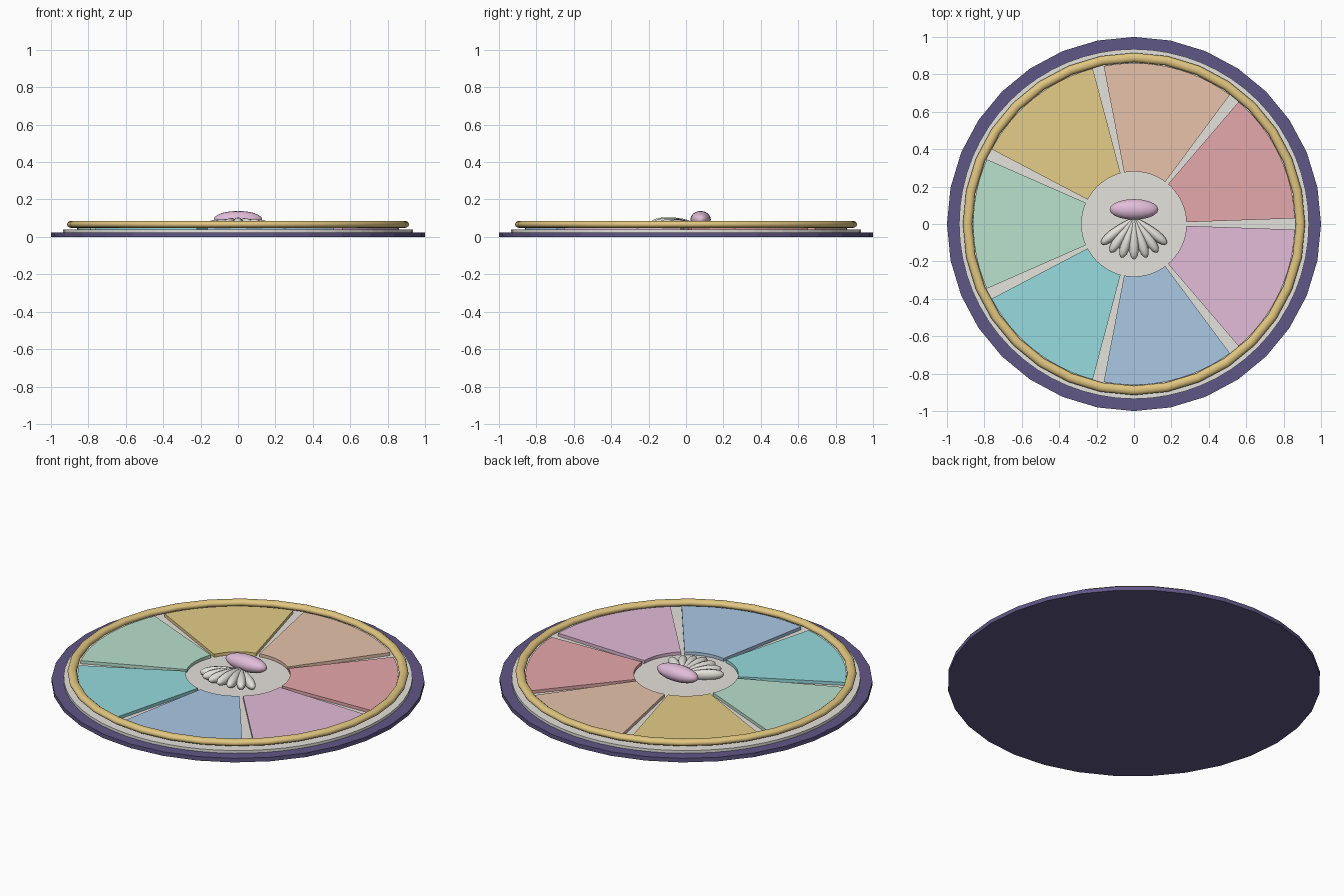
import bpy, bmesh, math
from mathutils import Matrix, Vector

cube = bpy.data.objects.get("Cube")
if cube:
    bpy.data.objects.remove(cube, do_unlink=True)


def material(name, r, g, b):
    # 8-bit display colour converted to linear
    lin = [((c / 255 + 0.055) / 1.055) ** 2.4 for c in (r, g, b)] + [1]
    m = bpy.data.materials.new(name)
    m.use_nodes = True
    m.diffuse_color = lin
    m.node_tree.nodes["Principled BSDF"].inputs["Base Color"].default_value = lin
    return m


purple = material("deep purple", 96, 87, 134)
cream = material("cream", 229, 226, 219)
gold = material("gold", 225, 198, 128)
lilac = material("lilac", 226, 188, 217)
wedge_colours = [
    ("red", material("rose red", 229, 168, 171)),
    ("orange", material("peach", 231, 194, 171)),
    ("yellow", material("mustard", 228, 205, 137)),
    ("green", material("mint green", 186, 225, 205)),
    ("teal", material("teal", 151, 219, 223)),
    ("blue", material("sky blue", 171, 200, 228)),
    ("lilac", lilac),
]


def add_object(name, bm, mat, smooth=False):
    bmesh.ops.recalc_face_normals(bm, faces=bm.faces)
    mesh = bpy.data.meshes.new(name)
    bm.to_mesh(mesh)
    bm.free()
    mesh.materials.append(mat)
    for p in mesh.polygons:
        p.use_smooth = smooth
    ob = bpy.data.objects.new(name, mesh)
    bpy.context.collection.objects.link(ob)
    return ob


def disc(name, radius, bottom, top, sides, mat):
    bm = bmesh.new()
    bmesh.ops.create_cone(bm, cap_ends=True, segments=sides, radius1=radius,
                          radius2=radius, depth=top - bottom,
                          matrix=Matrix.Translation((0, 0, (top + bottom) / 2)))
    return add_object(name, bm, mat)


def wedge(name, inner, outer, start, end, bottom, top, mat, steps=12):
    bm = bmesh.new()
    angles = [start + (end - start) * i / steps for i in range(steps + 1)]
    outline = [(outer, a) for a in angles] + [(inner, a) for a in reversed(angles)]
    face = bm.faces.new([bm.verts.new((r * math.cos(a), r * math.sin(a), bottom))
                         for r, a in outline])
    out = bmesh.ops.extrude_face_region(bm, geom=[face])
    lifted = [g for g in out["geom"] if isinstance(g, bmesh.types.BMVert)]
    bmesh.ops.translate(bm, verts=lifted, vec=(0, 0, top - bottom))
    return add_object(name, bm, mat)


# Stacked round plates
disc("base_plate", 1.0, 0, 0.024, 32, purple)
disc("dial_plate", 0.935, 0.024, 0.04, 64, cream)

# Seven coloured wedges with narrow gaps
step = math.tau / len(wedge_colours)
gap = math.radians(2)
for i, (label, mat) in enumerate(wedge_colours):
    wedge("wedge_" + label, 0.28, 0.86, i * step + gap, (i + 1) * step - gap,
          0.04, 0.058, mat)

# Gold rim, a slightly flattened torus
bm = bmesh.new()
section = [bm.verts.new((0.89 + 0.025 * math.cos(a), 0, 0.067 + 0.019 * math.sin(a)))
           for a in (math.tau * k / 12 for k in range(12))]
edges = [bm.edges.new((section[k - 1], section[k])) for k in range(12)]
bmesh.ops.spin(bm, geom=section + edges, cent=(0, 0, 0), axis=(0, 0, 1),
               angle=math.tau, steps=32, use_merge=True)
bmesh.ops.remove_doubles(bm, verts=bm.verts, dist=0.0001)
add_object("gold_rim", bm, gold, True)

# Scallop shell: a fan of tapered ribs from one hinge point
bm = bmesh.new()
hinge = Vector((0, 0.035, 0.074))
length = 0.225
for i in range(-3, 4):
    rib = bmesh.ops.create_uvsphere(bm, u_segments=12, v_segments=10, radius=1)["verts"]
    turn = Matrix.Rotation(math.radians(17 * i), 3, "Z")
    for v in rib:
        t = (v.co.z + 1) / 2
        taper = 0.35 + 0.65 * t
        local = Vector((v.co.x * 0.036 * taper, -t * length,
                        v.co.y * 0.036 * (0.7 + 0.3 * t) - 0.004 * abs(i)))
        v.co = turn @ local + hinge
add_object("scallop_shell", bm, cream, True)

# Oval knob behind the shell
bm = bmesh.new()
bmesh.ops.create_uvsphere(bm, u_segments=16, v_segments=10, radius=1)
for v in bm.verts:
    x, y, z = v.co
    v.co = (z * 0.13, 0.078 + y * 0.055, 0.093 + x * 0.046)
add_object("oval_knob", bm, lilac, True)
